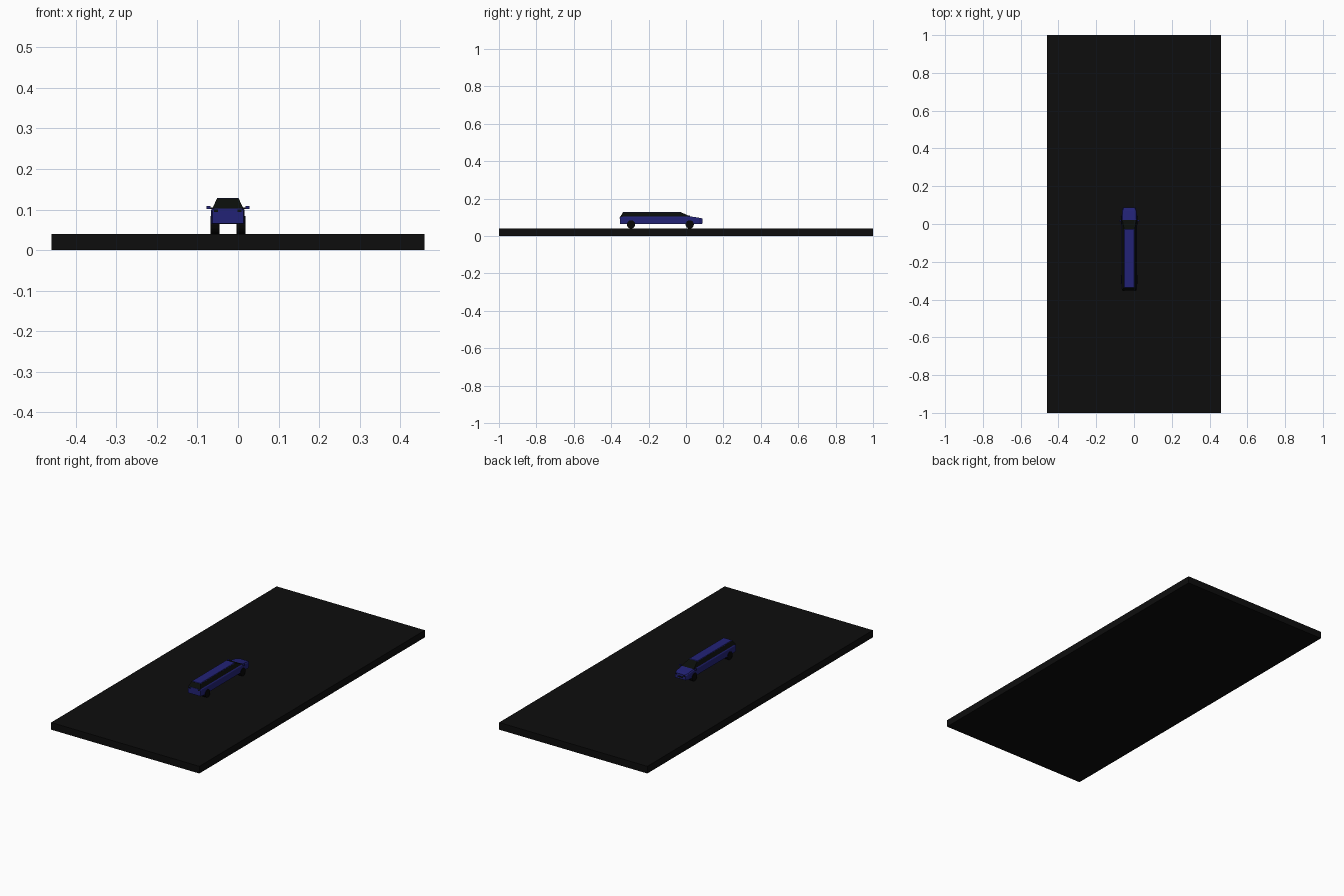
import bpy, bmesh, math
from mathutils import Matrix

if "Cube" in bpy.data.objects:
    bpy.data.objects.remove(bpy.data.objects["Cube"])

CX = -0.025  # car centre line


def mat(name, rgb):
    m = bpy.data.materials.new(name)
    m.diffuse_color = (*rgb, 1)
    m.use_nodes = True
    m.node_tree.nodes["Principled BSDF"].inputs["Base Color"].default_value = m.diffuse_color
    return m


ASPHALT = mat("asphalt black", (0.004, 0.004, 0.004))
BLUE = mat("dark blue paint", (0.016, 0.016, 0.18))
GLASS = mat("black glass", (0.003, 0.004, 0.003))
RUBBER = mat("black rubber", (0.002, 0.002, 0.002))


def finish(name, bm, material):
    bmesh.ops.recalc_face_normals(bm, faces=bm.faces)
    me = bpy.data.meshes.new(name)
    bm.to_mesh(me)
    bm.free()
    me.materials.append(material)
    ob = bpy.data.objects.new(name, me)
    bpy.context.collection.objects.link(ob)
    return ob


def box(name, centre, size, material):
    bm = bmesh.new()
    bmesh.ops.create_cube(bm, size=1, matrix=Matrix.Translation(centre) @ Matrix.Diagonal((*size, 1)))
    return finish(name, bm, material)


def loft(name, rings, material):
    """Skin between rings of points, capped at both ends."""
    bm = bmesh.new()
    vs = [[bm.verts.new(p) for p in r] for r in rings]
    n = len(vs[0])
    for a, b in zip(vs, vs[1:]):
        for i in range(n):
            bm.faces.new((a[i], a[(i + 1) % n], b[(i + 1) % n], b[i]))
    bm.faces.new(vs[0])
    bm.faces.new(vs[-1])
    return finish(name, bm, material)


# road slab
box("road_slab", (0, 0, 0.02), (0.92, 2, 0.04), ASPHALT)

# lower body: cross-sections along y as (y, half width, bottom, top)
sections = [(-0.353, 0.038, 0.066, 0.103), (-0.34, 0.041, 0.064, 0.105),
            (0.022, 0.041, 0.064, 0.105), (0.07, 0.039, 0.064, 0.098),
            (0.087, 0.032, 0.066, 0.094)]
loft("car_body", [[(CX - w, y, b), (CX + w, y, b), (CX + w, y, t - 0.006),
                   (CX + w - 0.004, y, t), (CX - w + 0.004, y, t), (CX - w, y, t - 0.006)]
                  for y, w, b, t in sections], BLUE)


def rect(w, y0, y1, z):
    return [(CX - w, y0, z), (CX + w, y0, z), (CX + w, y1, z), (CX - w, y1, z)]


# tapered window cabin and painted roof
loft("cabin_windows", [rect(0.038, -0.352, 0.026, 0.103), rect(0.027, -0.337, -0.026, 0.127)], GLASS)
loft("roof_panel", [rect(0.0275, -0.337, -0.026, 0.126), rect(0.0255, -0.335, -0.03, 0.129)], BLUE)

# front grille
box("front_grille", (CX, 0.087, 0.078), (0.034, 0.003, 0.008), GLASS)

for side, s in (("left", -1), ("right", 1)):
    # wheels
    for end, y in (("rear", -0.294), ("front", 0.02)):
        bm = bmesh.new()
        bmesh.ops.create_cone(bm, cap_ends=True, segments=16, radius1=0.0222, radius2=0.0222, depth=0.022,
                              matrix=Matrix.Translation((CX + s * 0.032, y, 0.062)) @ Matrix.Rotation(math.pi / 2, 4, 'Y'))
        finish(f"{end}_{side}_wheel", bm, RUBBER)
    # lamps
    box(f"{side}_tail_lamp", (CX + s * 0.029, -0.353, 0.097), (0.010, 0.003, 0.006), GLASS)
    box(f"{side}_head_lamp", (CX + s * 0.024, 0.086, 0.088), (0.010, 0.004, 0.006), GLASS)
    # mirrors
    box(f"{side}_mirror_stalk", (CX + s * 0.041, 0.018, 0.103), (0.012, 0.005, 0.004), RUBBER)
    box(f"{side}_mirror", (CX + s * 0.048, 0.018, 0.105), (0.010, 0.008, 0.008), BLUE)
